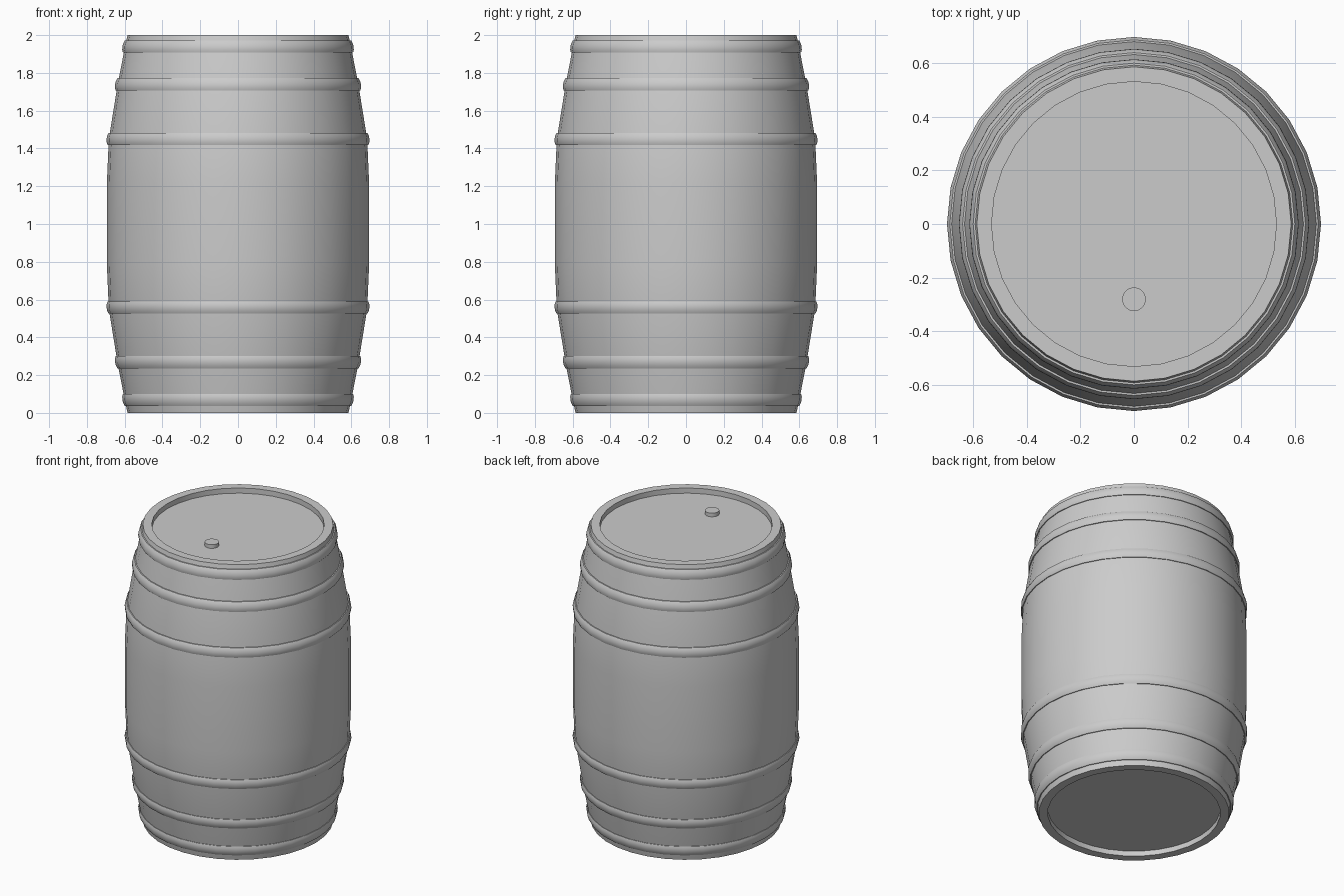
import bpy, bmesh, math

if "Cube" in bpy.data.objects:
    bpy.data.objects.remove(bpy.data.objects["Cube"])

SIDES = 32


def lathe(name, profile, closed=False):
    """Spin (radius, z) points around z; open profiles start and end on the axis."""
    bm = bmesh.new()
    rings = []
    for r, z in profile:
        if r == 0:
            rings.append([bm.verts.new((0, 0, z))] * SIDES)
        else:
            rings.append([bm.verts.new((r * math.cos(a), r * math.sin(a), z))
                          for a in (2 * math.pi * i / SIDES for i in range(SIDES))])
    pairs = list(zip(rings, rings[1:]))
    if closed:
        pairs.append((rings[-1], rings[0]))
    for a, b in pairs:
        for i in range(SIDES):
            j = (i + 1) % SIDES
            quad = [a[i], a[j], b[j], b[i]]
            bm.faces.new(list(dict.fromkeys(quad)))
    bmesh.ops.recalc_face_normals(bm, faces=bm.faces[:])
    mesh = bpy.data.meshes.new(name)
    bm.to_mesh(mesh)
    bm.free()
    obj = bpy.data.objects.new(name, mesh)
    bpy.context.collection.objects.link(obj)
    bpy.ops.object.select_all(action='DESELECT')
    obj.select_set(True)
    bpy.context.view_layer.objects.active = obj
    bpy.ops.object.shade_smooth_by_angle(angle=math.radians(35))
    return obj


# Barrel body: bulging staves with a recessed head at both ends
half = [(0, 1.965), (0.53, 1.965), (0.53, 2.0), (0.585, 2.0), (0.598, 1.94),
        (0.637, 1.74), (0.684, 1.45), (0.694, 1.22)]
body = half + [(r, 2.0 - z) for r, z in reversed(half)]
lathe("barrel_body", body)


# Hoops: rounded bands that follow the slope of the staves
def hoop(name, z, r, slope):
    section = [(-0.012, -0.032), (0.006, -0.032), (0.012, -0.018), (0.014, 0.0),
               (0.012, 0.018), (0.006, 0.032), (-0.012, 0.032)]
    lathe(name, [(r + d + slope * h, z + h) for d, h in section], closed=True)


for label, z, r, slope in (("end", 1.94, 0.598, -0.17),
                           ("quarter", 1.74, 0.637, -0.16),
                           ("bilge", 1.45, 0.682, -0.08)):
    hoop("upper_" + label + "_hoop", z, r, slope)
    hoop("lower_" + label + "_hoop", 2.008 - z, r, -slope)

# Bung plug in the top head
bung = lathe("bung", [(0, 1.96), (0.044, 1.96), (0.044, 1.99), (0, 1.99)])
bung.location.y = -0.28
